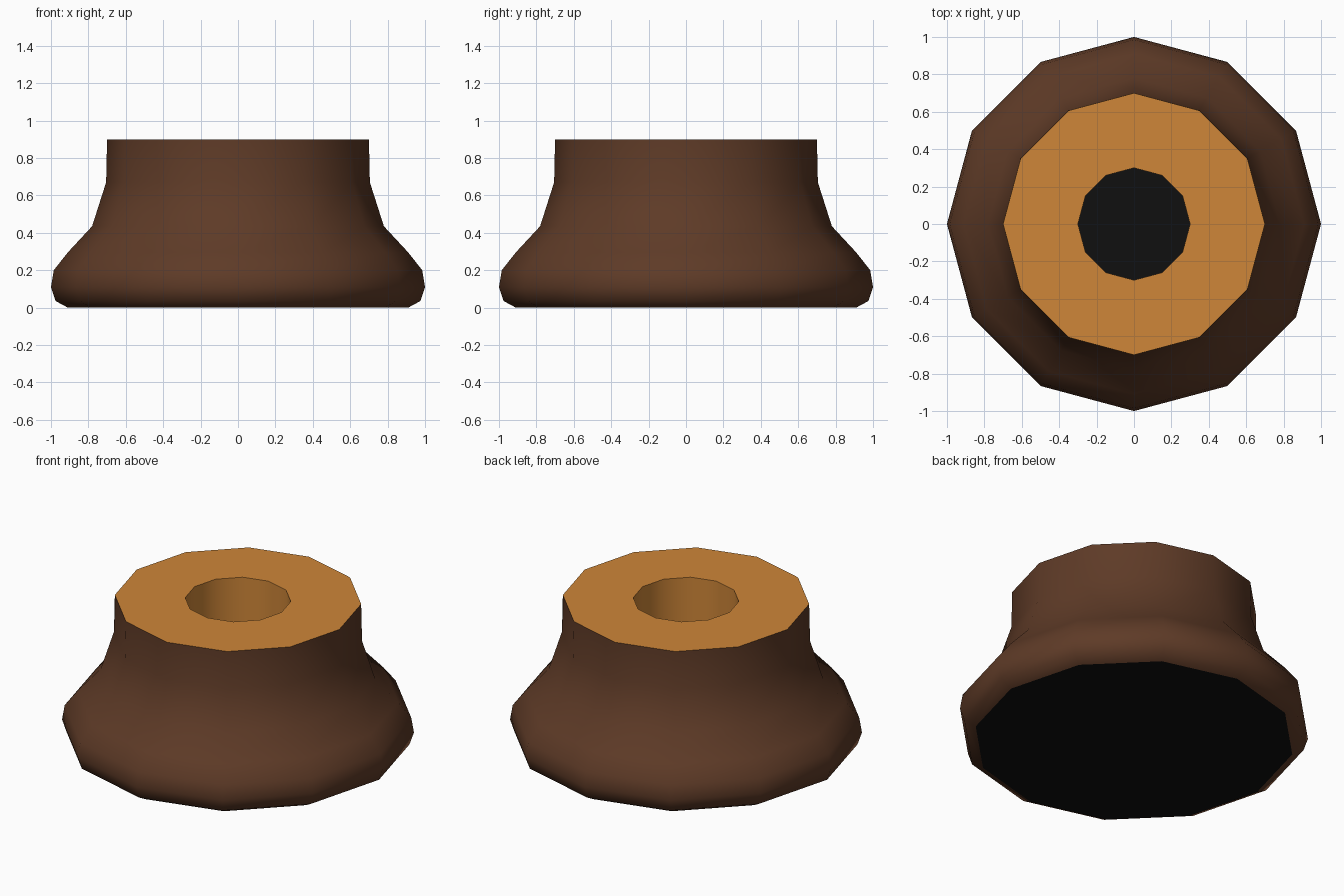
import bpy, bmesh
from math import sin, cos, pi, radians

SIDES = 12

if "Cube" in bpy.data.objects:
    bpy.data.objects.remove(bpy.data.objects["Cube"])


def material(name, colour):
    mat = bpy.data.materials.new(name)
    mat.use_nodes = True
    mat.diffuse_color = (*colour, 1)
    mat.node_tree.nodes["Principled BSDF"].inputs["Base Color"].default_value = (*colour, 1)
    return mat


def lathe(name, profile, mats, smooth_angle):
    """Spin (radius, height) points around z; profile order sets the facing."""
    bm = bmesh.new()
    rings = [[bm.verts.new((r * cos(2 * pi * i / SIDES), r * sin(2 * pi * i / SIDES), z))
              for i in range(SIDES)] if r else [bm.verts.new((0, 0, z))]
             for r, z in profile]
    for a, b in zip(rings, rings[1:]):
        for i in range(SIDES):
            j = (i + 1) % SIDES
            if len(a) == 1:
                corners = (a[0], b[j], b[i])
            elif len(b) == 1:
                corners = (a[i], a[j], b[0])
            else:
                corners = (a[i], a[j], b[j], b[i])
            bm.faces.new(corners)
    mesh = bpy.data.meshes.new(name)
    bm.to_mesh(mesh)
    bm.free()
    for mat in mats:
        mesh.materials.append(mat)
    obj = bpy.data.objects.new(name, mesh)
    bpy.context.collection.objects.link(obj)
    bpy.ops.object.select_all(action='DESELECT')
    obj.select_set(True)
    bpy.context.view_layer.objects.active = obj
    bpy.ops.object.shade_smooth_by_angle(angle=radians(smooth_angle))
    return obj


brown = material("dark brown", (0.112, 0.043, 0.02))
orange = material("orange", (0.62, 0.24, 0.04))
black = material("black", (0.005, 0.005, 0.005))

# Flared outer wall, from the rounded foot up to the straight neck
lathe("outer_wall", [(0.91, 0), (0.975, 0.035), (1, 0.11), (0.985, 0.2), (0.91, 0.295),
                     (0.78, 0.435), (0.705, 0.67), (0.7, 0.9)], [brown], 60)

# Flat top rim and the bore going down through it
lathe("top_rim_and_bore", [(0.7, 0.9), (0.3, 0.9), (0.3, 0.01)], [orange], 40)

# Dark floor of the bore and the flat underside
lathe("bore_floor", [(0.3, 0.01), (0, 0.01)], [black], 40)
lathe("underside", [(0, 0), (0.91, 0)], [black], 40)
